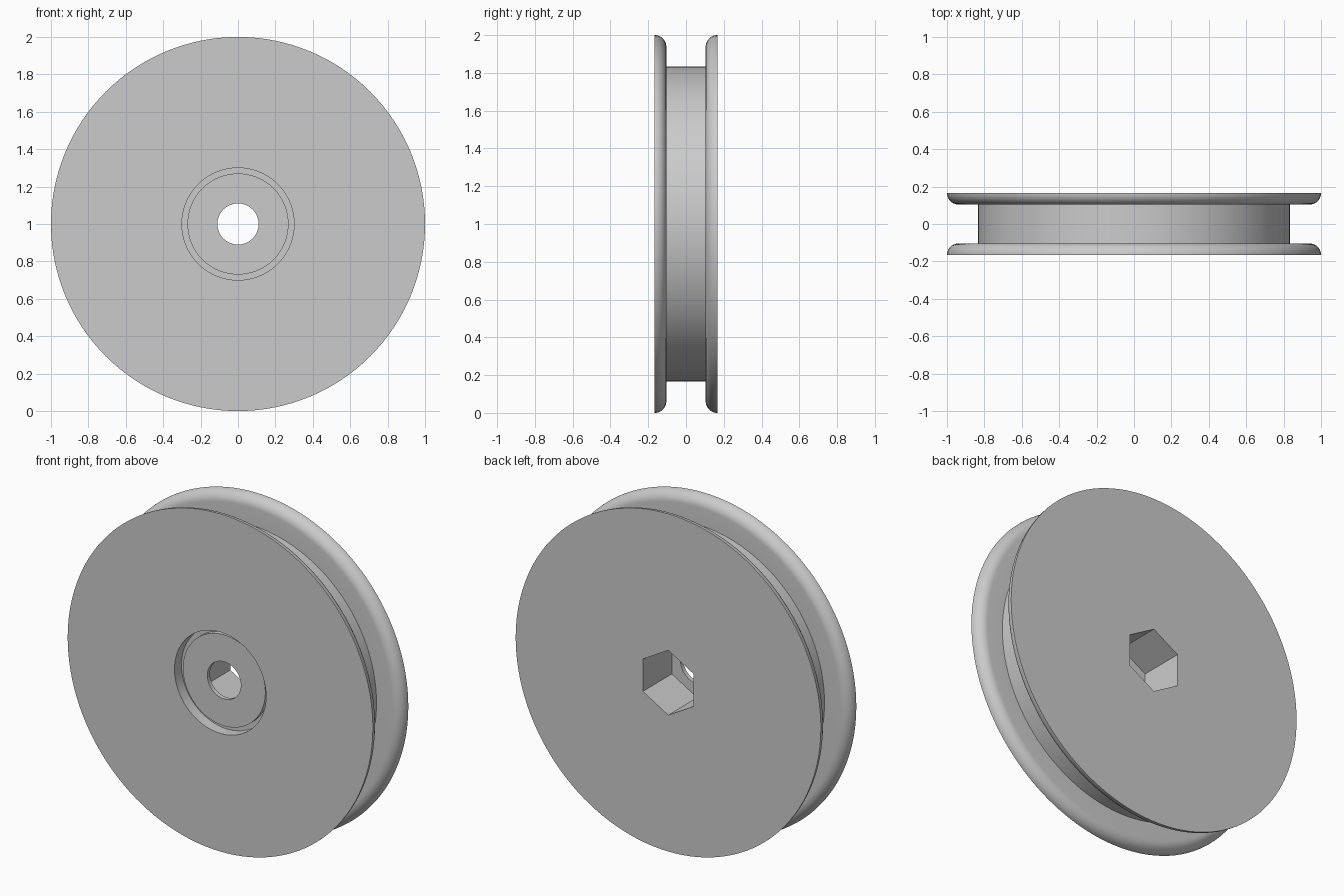
import bpy, bmesh, math
from mathutils import Matrix

cube = bpy.data.objects.get("Cube")
if cube:
    bpy.data.objects.remove(cube, do_unlink=True)

SEGMENTS = 128
HALF = 0.166       # half the overall width
INNER = 0.104      # inner side of each flange
ROUND = HALF - INNER
GROOVE = 0.835
BORE = 0.11

grey = bpy.data.materials.new("plain_grey")
grey.use_nodes = True
colour = (0.6, 0.6, 0.6, 1)
grey.diffuse_color = colour
grey.node_tree.nodes["Principled BSDF"].inputs["Base Color"].default_value = colour


def make_object(name, bm):
    bmesh.ops.recalc_face_normals(bm, faces=bm.faces)
    mesh = bpy.data.meshes.new(name)
    bm.to_mesh(mesh)
    bm.free()
    obj = bpy.data.objects.new(name, mesh)
    bpy.context.collection.objects.link(obj)
    obj.data.materials.append(grey)
    obj.location.z = 1
    return obj


def flange_edge(side):
    """Rounded rim from the outer face to the inner side of one flange."""
    arc = []
    for i in range(11):
        a = math.radians(9 * i)
        arc.append((1 - ROUND + ROUND * math.cos(a),
                    side * (HALF - ROUND * math.sin(a))))
    return arc


# Wheel section as (radius, y): boss, trench, front flange, groove, back flange
profile = [(BORE, -0.13), (0.27, -0.13), (0.27, -0.1), (0.3, -0.1), (0.3, -HALF)]
profile += flange_edge(-1)
profile += [(GROOVE, -INNER), (GROOVE, INNER)]
profile += reversed(flange_edge(1))
profile += [(BORE, HALF)]

bm = bmesh.new()
rings = []
for r, y in profile:
    angles = [math.tau * i / SEGMENTS for i in range(SEGMENTS)]
    rings.append([bm.verts.new((r * math.cos(a), y, r * math.sin(a))) for a in angles])
for k, ring in enumerate(rings):
    following = rings[(k + 1) % len(rings)]
    for i in range(SEGMENTS):
        j = (i + 1) % SEGMENTS
        bm.faces.new((ring[i], ring[j], following[j], following[i]))
wheel = make_object("grooved_wheel", bm)

# Hexagonal socket cut from the back, one corner pointing up
depth = 0.5
bm = bmesh.new()
bmesh.ops.create_cone(bm, cap_ends=True, segments=6, radius1=0.192, radius2=0.192, depth=depth)
bmesh.ops.rotate(bm, verts=bm.verts, matrix=Matrix.Rotation(math.pi / 2, 3, "X"))
top = max(v.co.z for v in bm.verts)
if top < 0.19:
    bmesh.ops.rotate(bm, verts=bm.verts, matrix=Matrix.Rotation(math.pi / 6, 3, "Y"))
bmesh.ops.translate(bm, verts=bm.verts, vec=(0, depth / 2 - 0.105, 0))
cutter = make_object("socket_cutter", bm)
cutter.hide_render = True

cut = wheel.modifiers.new("hex_socket", "BOOLEAN")
cut.operation = "DIFFERENCE"
cut.solver = "EXACT"
cut.object = cutter
bpy.context.view_layer.objects.active = wheel
bpy.ops.object.select_all(action="DESELECT")
wheel.select_set(True)
bpy.ops.object.modifier_apply(modifier=cut.name)
bpy.data.objects.remove(cutter, do_unlink=True)
bpy.ops.object.shade_smooth_by_angle(angle=math.radians(30))
